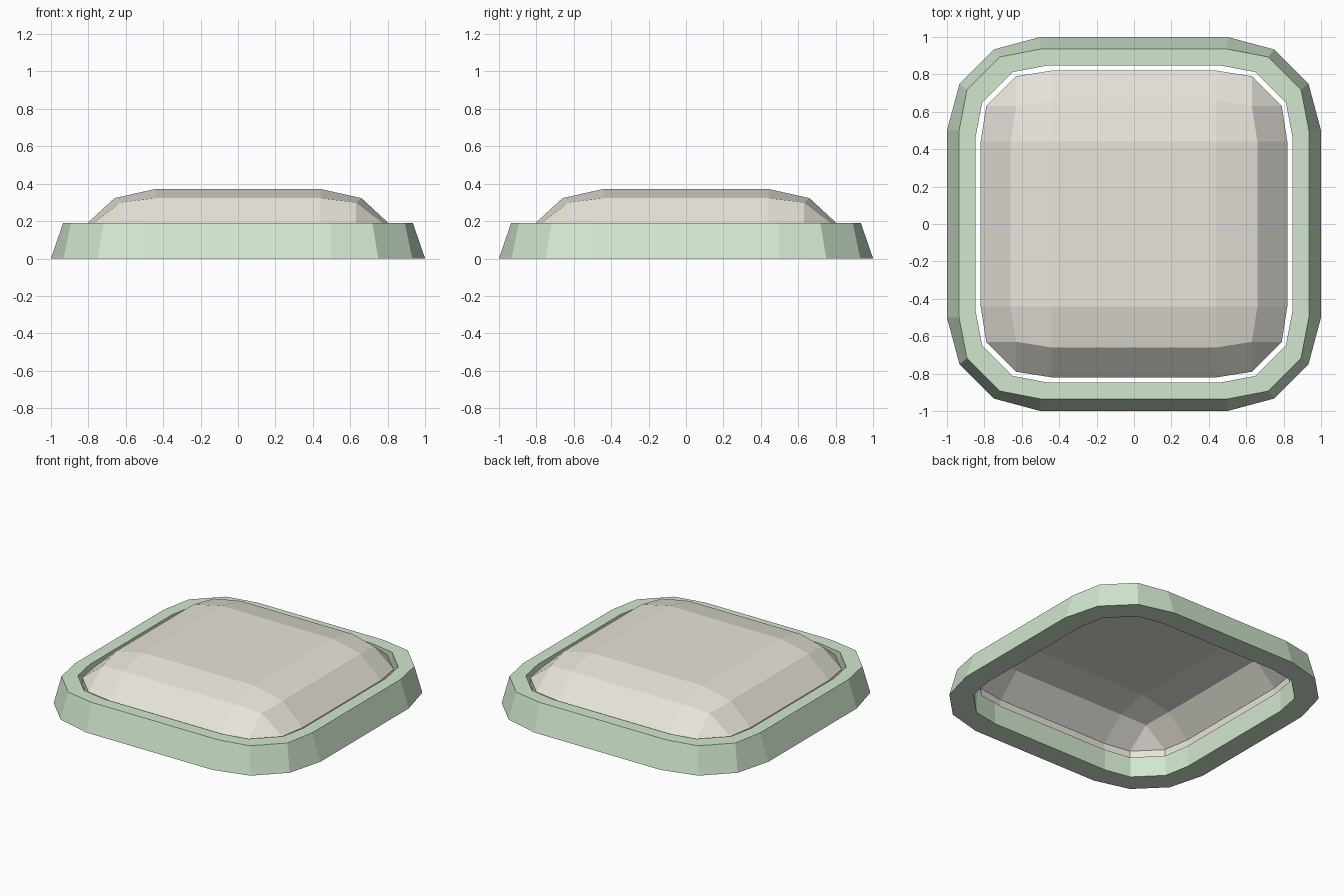
import bpy

if "Cube" in bpy.data.objects:
    bpy.data.objects.remove(bpy.data.objects["Cube"])


def material(name, color):
    m = bpy.data.materials.new(name)
    m.diffuse_color = (*color, 1)
    m.use_nodes = True
    m.node_tree.nodes["Principled BSDF"].inputs["Base Color"].default_value = m.diffuse_color
    return m


def loop(corner, z):
    """Four-fold symmetric outline from the points of one corner."""
    pts, c = [], list(corner)
    for _ in range(4):
        pts += [(x, y, z) for x, y in c]
        c = [(-y, x) for x, y in c]
    return pts


def corner(a, b, c, d):
    return [(a, b), (c, d), (d, c), (b, a)]


def make(name, verts, faces, mat):
    me = bpy.data.meshes.new(name)
    me.from_pydata(verts, [], faces)
    me.materials.append(mat)
    ob = bpy.data.objects.new(name, me)
    bpy.context.collection.objects.link(ob)
    return ob


def bridge(a, b, n=16):
    return [(a + i, a + (i + 1) % n, b + (i + 1) % n, b + i) for i in range(n)]


# Green frame: sloped outer wall, flat top, vertical inner wall, flat bottom
outer = corner(1.0, 0.5, 0.933, 0.75)
outer_top = corner(0.935, 0.5, 0.893, 0.718)
inner = corner(0.847, 0.465, 0.812, 0.65)
verts = loop(outer, 0) + loop(outer_top, 0.19) + loop(inner, 0.19) + loop(inner, 0)
faces = sum((bridge(16 * i, 16 * ((i + 1) % 4)) for i in range(4)), [])
make("frame", verts, faces, material("green", (0.64, 0.80, 0.62)))

# Open domed panel: flat centre, faceted rounded edge, short skirt below
rim = corner(0.82, 0.44, 0.79, 0.63)
verts = loop(rim, 0.175) + loop(rim, 0.125)
faces = bridge(16, 0)
shoulder = [(0.66, 0.44, 0.323), (0.63, 0.63, 0.30), (0.44, 0.66, 0.323), (0.44, 0.44, 0.372)]
for _ in range(4):
    verts += shoulder
    shoulder = [(-y, x, z) for x, y, z in shoulder]
for k in range(4):
    r, s, rn, sn = 4 * k, 32 + 4 * k, 4 * ((k + 1) % 4), 32 + 4 * ((k + 1) % 4)
    faces += [
        (r, r + 1, s + 1, s), (r + 1, r + 2, s + 1), (r + 2, r + 3, s + 2, s + 1),
        (s, s + 1, s + 2, s + 3),
        (r + 3, rn, sn, s + 2), (s + 2, sn, sn + 3, s + 3),
    ]
faces.append((35, 39, 43, 47))
make("domed_panel", verts, faces, material("cream", (0.80, 0.78, 0.70)))
